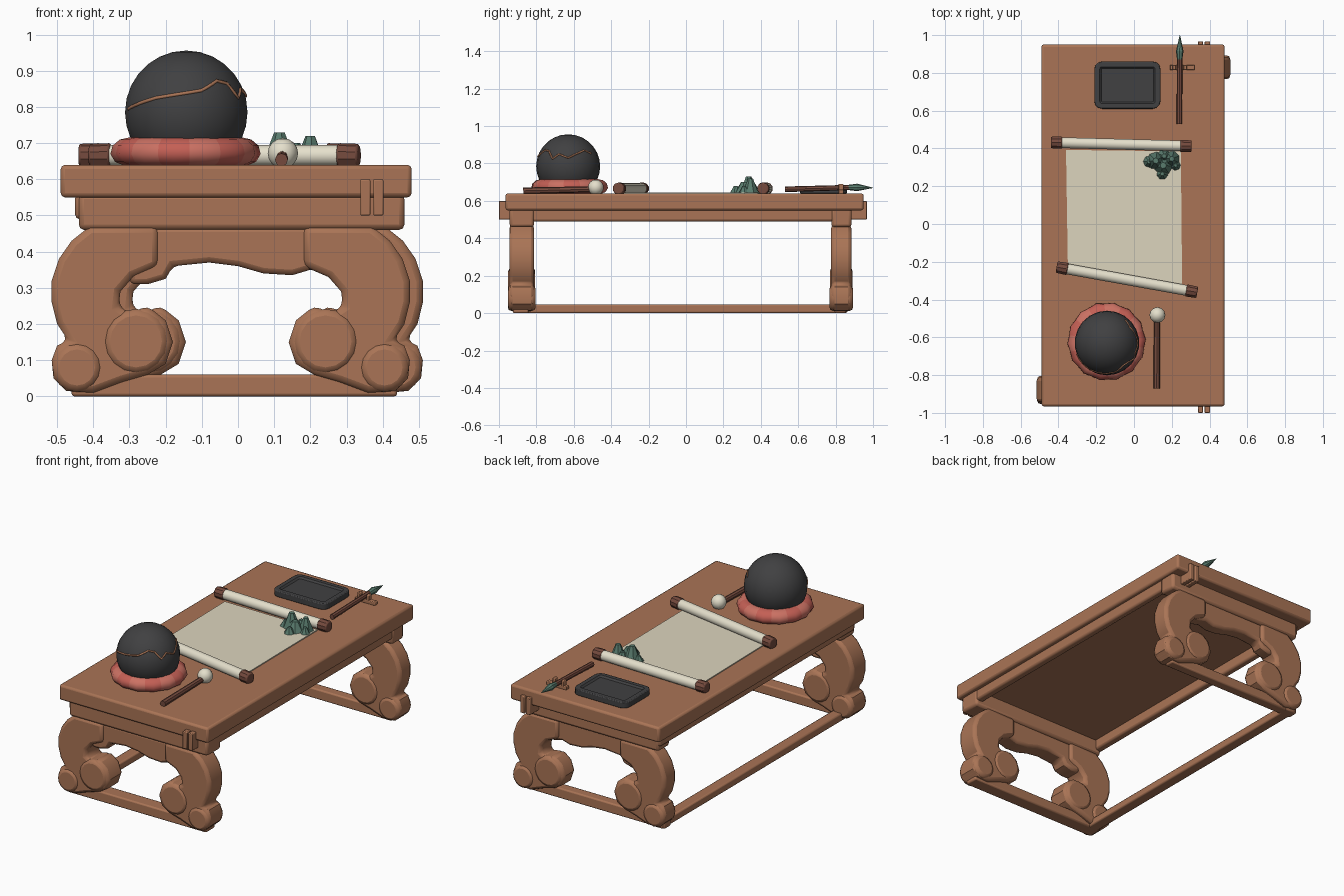
import bpy, bmesh, math
from mathutils import Vector, Matrix

if "Cube" in bpy.data.objects:
    bpy.data.objects.remove(bpy.data.objects["Cube"])


def material(name, r, g, b):
    m = bpy.data.materials.new(name)
    m.diffuse_color = (r, g, b, 1)
    m.use_nodes = True
    m.node_tree.nodes["Principled BSDF"].inputs["Base Color"].default_value = m.diffuse_color
    return m


WOOD = material("warm wood", 0.40, 0.175, 0.092)
CAP = material("red brown", 0.18, 0.07, 0.048)
GRAY = material("charcoal", 0.052, 0.052, 0.054)
RED = material("coral red", 0.55, 0.115, 0.09)
PINK = material("light coral", 0.60, 0.165, 0.125)
PAPER = material("paper", 0.72, 0.66, 0.51)
CREAM = material("cream", 0.78, 0.74, 0.60)
TEAL = material("teal", 0.10, 0.20, 0.155)


def finish(name, bm, mats, bevel=0, angle=35):
    bmesh.ops.recalc_face_normals(bm, faces=bm.faces)
    me = bpy.data.meshes.new(name)
    bm.to_mesh(me)
    bm.free()
    ob = bpy.data.objects.new(name, me)
    bpy.context.collection.objects.link(ob)
    for m in mats:
        me.materials.append(m)
    if bevel:
        mod = ob.modifiers.new("soft edges", 'BEVEL')
        mod.width, mod.segments, mod.limit_method = bevel, 2, 'ANGLE'
        mod.angle_limit = math.radians(50)
    bpy.ops.object.select_all(action='DESELECT')
    ob.select_set(True)
    bpy.context.view_layer.objects.active = ob
    bpy.ops.object.shade_smooth_by_angle(angle=math.radians(angle))
    return ob


def box(name, x, y, z, mat, bevel=0.008):
    bm = bmesh.new()
    bmesh.ops.create_cube(bm, size=1)
    for v in bm.verts:
        v.co = Vector([(a + b) / 2 + c * (b - a) for (a, b), c in zip((x, y, z), v.co)])
    return finish(name, bm, [mat], bevel)


def rod(name, p, q, r1, r2, mat, sides=12, bevel=0):
    p, q = Vector(p), Vector(q)
    d = q - p
    m = Matrix.Translation((p + q) / 2) @ d.to_track_quat('Z', 'Y').to_matrix().to_4x4()
    bm = bmesh.new()
    bmesh.ops.create_cone(bm, cap_ends=True, segments=sides, radius1=r1, radius2=r2,
                          depth=d.length, matrix=m)
    return finish(name, bm, [mat], bevel)


def lift(bm, face, vec):
    new = bmesh.ops.extrude_face_region(bm, geom=[face])['geom']
    bmesh.ops.translate(bm, vec=vec, verts=[v for v in new if isinstance(v, bmesh.types.BMVert)])
    return [g for g in new if isinstance(g, bmesh.types.BMFace)]


def board(name, outline, y0, y1, mat, bevel=0.015):
    """Outline in x and z, extruded from y0 to y1."""
    bm = bmesh.new()
    lift(bm, bm.faces.new([bm.verts.new((x, y0, z)) for x, z in outline]), (0, y1 - y0, 0))
    return finish(name, bm, [mat], bevel)


def ball(name, c, r, mat, u=24, v=16):
    bm = bmesh.new()
    bmesh.ops.create_uvsphere(bm, u_segments=u, v_segments=v, radius=r,
                              matrix=Matrix.Translation(c))
    return finish(name, bm, [mat])


# Table top and long aprons
box("table_top", (-0.49, 0.48), (-0.965, 0.95), (0.55, 0.64), WOOD, 0.012)
for side, x in (("left", -0.45), ("right", 0.41)):
    box(side + "_apron", (x, x + 0.045), (-0.93, 0.88), (0.49, 0.56), WOOD, 0.012)

# Scrolled leg, drawn for the left side and mirrored
LEG = [(-0.20, 0.47), (-0.39, 0.47), (-0.44, 0.43), (-0.475, 0.38), (-0.495, 0.32),
       (-0.495, 0.26), (-0.48, 0.20), (-0.45, 0.155), (-0.48, 0.14), (-0.495, 0.10),
       (-0.49, 0.05), (-0.455, 0.015), (-0.38, 0.01), (-0.30, 0.04), (-0.23, 0.06),
       (-0.18, 0.09), (-0.16, 0.15), (-0.18, 0.21), (-0.23, 0.25), (-0.28, 0.23),
       (-0.31, 0.25), (-0.305, 0.29), (-0.27, 0.33), (-0.20, 0.36)]
SKIRT = [(-0.30, 0.47), (-0.30, 0.31), (-0.25, 0.31), (-0.20, 0.325), (-0.18, 0.36),
         (-0.08, 0.37), (0.0, 0.36), (0.07, 0.34), (0.15, 0.335), (0.20, 0.35),
         (0.26, 0.335), (0.30, 0.34), (0.30, 0.47)]
for end, y0, y1, dx in (("front", -0.945, -0.812, -0.02), ("back", 0.775, 0.885, 0.016)):
    for side, s in (("left", 1), ("right", -1)):
        name = end + "_" + side
        board(name + "_leg", [(s * x + dx, z) for x, z in LEG], y0, y1, WOOD, 0.022)
        # Raised rounds on the curl and the foot
        for part, x, z, r, grow in (("curl", -0.262, 0.152, 0.09, 0.006),
                                    ("foot", -0.425, 0.08, 0.068, 0.008)):
            rod(name + "_" + part, (s * x + dx, y0 - grow, z), (s * x + dx, y1 + grow, z),
                r, r, WOOD, 16, 0.018)
    board(end + "_skirt", SKIRT, y0 + 0.012, y1 - 0.015, WOOD)
    box(end + "_apron", (-0.44, 0.46), (y0 + 0.002, y1), (0.46, 0.56), WOOD, 0.015)
    box(end + "_floor_rail", (-0.46, 0.44), (y0 + 0.02, y1 - 0.03), (0, 0.06), WOOD)
box("left_floor_rail", (-0.45, -0.385), (-0.90, 0.86), (0, 0.045), WOOD)

# Twin pegs on each end
for end, y0, y1 in (("front", -1.0, -0.94), ("back", 0.87, 0.967)):
    for i, x in enumerate((0.338, 0.374)):
        box(f"{end}_peg_{i}", (x, x + 0.028), (y0, y1), (0.50, 0.60), WOOD, 0.004)

# Paneled round cushion
C = Vector((-0.145, -0.622, 0))
PROFILE = [(0.17, 0.638), (0.195, 0.648), (0.208, 0.67), (0.202, 0.693), (0.182, 0.71),
           (0.155, 0.716), (0.12, 0.71)]
N = 14
bm = bmesh.new()
rings = []
for i in range(N * 2):
    a = math.pi * (i - 0.75) / N
    k = 1 if i % 2 else 0.965
    rings.append([bm.verts.new(C + Vector((k * r * math.cos(a), k * r * math.sin(a), z)))
                  for r, z in PROFILE])
for i, ring in enumerate(rings):
    nxt = rings[(i + 1) % len(rings)]
    for j in range(len(PROFILE) - 1):
        f = bm.faces.new((ring[j], nxt[j], nxt[j + 1], ring[j + 1]))
        f.material_index = (i // 2) % 2
bm.faces.new([r[-1] for r in rings])
bm.faces.new([r[0] for r in rings])
finish("cushion", bm, [RED, PINK], 0, 50)

# Round percussion block with a slit edge
B, R = Vector((-0.143, -0.63, 0.785)), 0.171
ball("percussion_block", B, R, GRAY, 22, 14)
KEYS = [(-160, 0.795), (-120, 0.825), (-75, 0.845), (-55, 0.872), (-42, 0.865), (-30, 0.825),
        (-18, 0.85), (0, 0.83), (15, 0.85), (35, 0.87), (60, 0.845)]
cu = bpy.data.curves.new("slit_path", 'CURVE')
cu.dimensions, cu.bevel_depth, cu.bevel_resolution = '3D', 0.005, 1
path = []
for (a0, z0), (a1, z1) in zip(KEYS, KEYS[1:]):
    for t in (0, 0.33, 0.67):
        a, h = math.radians(a0 + t * (a1 - a0)), z0 + t * (z1 - z0) - B.z
        r = math.sqrt(R * R - h * h) * 0.99
        path.append((B.x + r * math.cos(a), B.y + r * math.sin(a), B.z + h))
sp = cu.splines.new('POLY')
sp.points.add(len(path) - 1)
for p, c in zip(sp.points, path):
    p.co = (*c, 1)
cu.materials.append(WOOD)
bpy.context.collection.objects.link(bpy.data.objects.new("block_slit", cu))

# Mallet
rod("mallet_handle", (0.12, -0.87, 0.654), (0.122, -0.51, 0.662), 0.018, 0.016, CAP, 8)
ball("mallet_head", (0.124, -0.482, 0.672), 0.042, CREAM, 12, 8)

# Scroll: sheet and two rollers with caps
bm = bmesh.new()
lift(bm, bm.faces.new([bm.verts.new((x, y, 0.640)) for x, y in
                       ((-0.35, -0.235), (0.255, -0.335), (0.248, 0.385), (-0.36, 0.392))]), (0, 0, 0.006))
finish("scroll_sheet", bm, [PAPER])
for end, p, q in (("back", (-0.44, 0.432, 0.666), (0.305, 0.412, 0.666)),
                  ("front", (-0.41, -0.228, 0.666), (0.335, -0.362, 0.666))):
    p, q = Vector(p), Vector(q)
    d = (q - p).normalized()
    rod(end + "_roller", p + d * 0.05, q - d * 0.05, 0.029, 0.029, CREAM, 14)
    rod(end + "_roller_left_cap", p, p + d * 0.06, 0.032, 0.034, CAP, 10, 0.006)
    rod(end + "_roller_right_cap", q - d * 0.06, q, 0.034, 0.032, CAP, 10, 0.006)

# Craggy paper weight
bm = bmesh.new()
for x, y, h, r in ((0.115, 0.335, 0.09, 0.05), (0.155, 0.31, 0.06, 0.055), (0.20, 0.345, 0.08, 0.045),
                   (0.15, 0.265, 0.04, 0.034), (0.08, 0.33, 0.04, 0.035), (0.22, 0.31, 0.04, 0.03),
                   (0.16, 0.36, 0.05, 0.04)):
    bmesh.ops.create_cone(bm, cap_ends=True, segments=7, radius1=r, radius2=r * 0.3, depth=h,
                          matrix=Matrix.Translation((x, y, 0.64 + h / 2)) @ Matrix.Rotation(x * 30, 4, 'Z'))
finish("rock_weight", bm, [TEAL], 0, 20)

# Ink stone with a sunken basin
bm = bmesh.new()
pts = []
for cx, cy, a0 in ((0.10, 0.82, 0), (-0.17, 0.82, 90), (-0.17, 0.65, 180), (0.10, 0.65, 270)):
    for k in range(4):
        a = math.radians(a0 + 30 * k)
        pts.append(bm.verts.new((cx + 0.04 * math.cos(a), cy + 0.04 * math.sin(a), 0.638)))
top = lift(bm, bm.faces.new(pts), (0, 0, 0.037))
bmesh.ops.recalc_face_normals(bm, faces=bm.faces)
bmesh.ops.inset_region(bm, faces=top, thickness=0.028)
bmesh.ops.inset_region(bm, faces=top, thickness=0.009, depth=-0.01)
finish("ink_stone", bm, [GRAY], 0.005)

# Writing brush on a small rest
rod("brush_handle", (0.24, 0.53, 0.662), (0.242, 0.89, 0.672), 0.015, 0.014, CAP, 8)
rod("brush_ferrule", (0.242, 0.87, 0.672), (0.242, 0.915, 0.672), 0.014, 0.02, TEAL, 8)
rod("brush_tip", (0.242, 0.915, 0.672), (0.243, 1.0, 0.67), 0.02, 0.001, TEAL, 8)
box("brush_rest", (0.19, 0.32), (0.815, 0.842), (0.638, 0.66), WOOD, 0.004)
for i, x in enumerate((0.205, 0.262)):
    box(f"brush_rest_prong_{i}", (x, x + 0.018), (0.815, 0.842), (0.65, 0.69), WOOD, 0.004)
